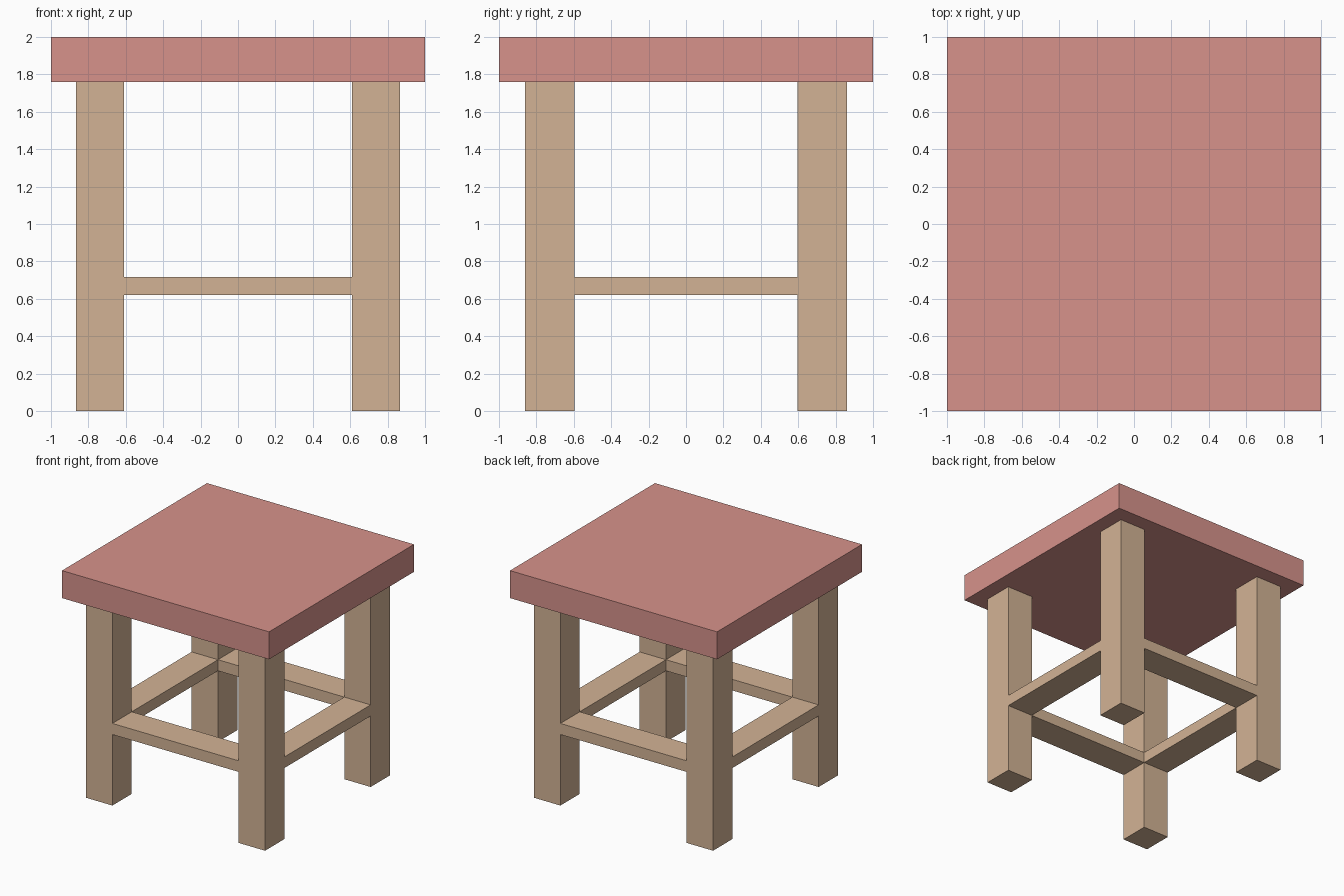
import bpy

if "Cube" in bpy.data.objects:
    bpy.data.objects.remove(bpy.data.objects["Cube"])


def material(name, color):
    mat = bpy.data.materials.new(name)
    mat.diffuse_color = (*color, 1)
    mat.use_nodes = True
    mat.node_tree.nodes["Principled BSDF"].inputs["Base Color"].default_value = mat.diffuse_color
    return mat


wood = material("wood", (0.65, 0.45, 0.30))
red = material("red_cushion", (0.68, 0.29, 0.26))


def box(name, lo, hi, mat):
    """Axis-aligned box between two opposite corners."""
    center = [(a + b) / 2 for a, b in zip(lo, hi)]
    bpy.ops.mesh.primitive_cube_add(size=1, location=center)
    obj = bpy.context.object
    obj.name = name
    obj.scale = [b - a for a, b in zip(lo, hi)]
    bpy.ops.object.transform_apply(location=False, rotation=False, scale=True)
    obj.data.materials.append(mat)
    return obj


def span(side, inner, outer):
    """Ordered interval on the negative or positive side of an axis."""
    return sorted((side * inner, side * outer))


X_IN, X_OUT = 0.61, 0.865
Y_IN, Y_OUT = 0.595, 0.862
SEAT_BOTTOM = 1.76
RAIL_LOW, RAIL_HIGH = 0.62, 0.717

# Seat slab
box("seat", (-1, -1, SEAT_BOTTOM), (1, 1, 2), red)

# Four legs
for sy, depth in ((-1, "front"), (1, "back")):
    for sx, side in ((-1, "left"), (1, "right")):
        x0, x1 = span(sx, X_IN, X_OUT)
        y0, y1 = span(sy, Y_IN, Y_OUT)
        box(f"{depth}_{side}_leg", (x0, y0, 0), (x1, y1, SEAT_BOTTOM), wood)

# Front and back rails, flush with the legs
for sy, depth in ((-1, "front"), (1, "back")):
    y0, y1 = span(sy, Y_IN, Y_OUT)
    box(f"{depth}_rail", (-X_IN, y0, RAIL_LOW), (X_IN, y1, RAIL_HIGH), wood)

# Side rails
for sx, side in ((-1, "left"), (1, "right")):
    x0, x1 = span(sx, X_IN, X_OUT)
    box(f"{side}_rail", (x0, -Y_IN, RAIL_LOW), (x1, Y_IN, RAIL_HIGH), wood)
